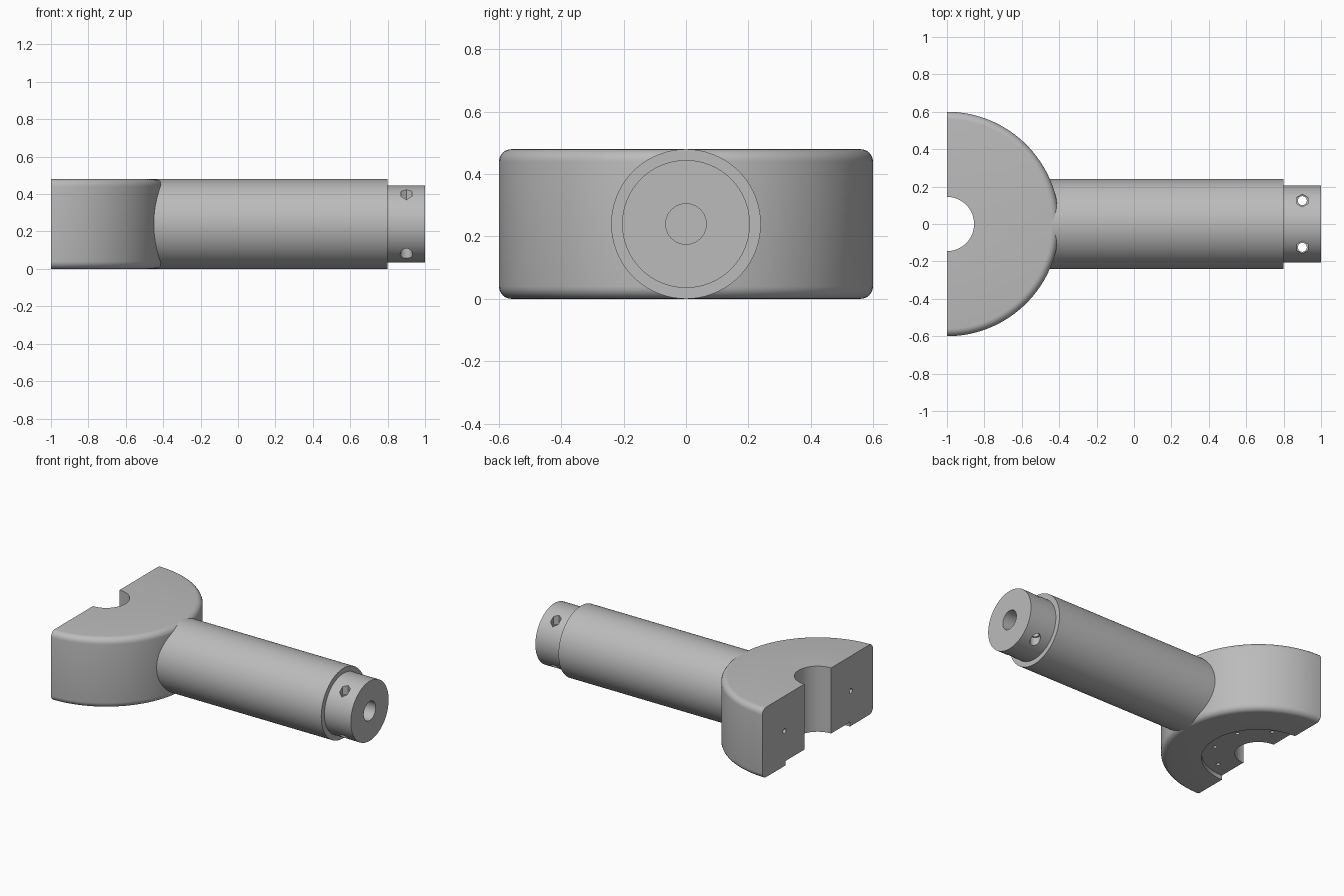
import bpy, bmesh, math
from mathutils import Matrix, Vector

if "Cube" in bpy.data.objects:
    bpy.data.objects.remove(bpy.data.objects["Cube"], do_unlink=True)

MID = 0.24  # height of the handle axis

# One plain grey for every part
grey = bpy.data.materials.new("plain_grey")
grey.use_nodes = True
colour = (0.5, 0.5, 0.5, 1)
grey.diffuse_color = colour
grey.node_tree.nodes["Principled BSDF"].inputs["Base Color"].default_value = colour


def make_object(name, bm):
    bmesh.ops.remove_doubles(bm, verts=bm.verts, dist=1e-5)
    bmesh.ops.recalc_face_normals(bm, faces=bm.faces)
    mesh = bpy.data.meshes.new(name)
    bm.to_mesh(mesh)
    bm.free()
    mesh.materials.append(grey)
    obj = bpy.data.objects.new(name, mesh)
    bpy.context.collection.objects.link(obj)
    return obj


def rod(bm, start, end, radius, sides=24, roll=0):
    """Add a closed prism between two points."""
    start, end = Vector(start), Vector(end)
    axis = end - start
    turn = axis.to_track_quat('Z', 'Y').to_matrix().to_4x4()
    place = Matrix.Translation((start + end) / 2) @ turn @ Matrix.Rotation(roll, 4, 'Z')
    bmesh.ops.create_cone(bm, cap_ends=True, segments=sides, radius1=radius,
                          radius2=radius, depth=axis.length, matrix=place)


def cut(obj, bm):
    """Subtract the shapes in bm from the object."""
    cutter = make_object("cutter", bm)
    cutter.hide_render = True
    mod = obj.modifiers.new("holes", 'BOOLEAN')
    mod.operation = 'DIFFERENCE'
    mod.solver = 'EXACT'
    mod.object = cutter
    bpy.context.view_layer.objects.active = obj
    bpy.ops.object.modifier_apply(modifier=mod.name)
    bpy.data.objects.remove(cutter, do_unlink=True)


def smooth(obj):
    bpy.ops.object.select_all(action='DESELECT')
    obj.select_set(True)
    bpy.context.view_layer.objects.active = obj
    bpy.ops.object.shade_smooth_by_angle(angle=math.radians(30))


def corner(r, z, start):
    """Quarter round with its centre at (r, z)."""
    return [(r + 0.04 * math.cos(math.radians(start + 15 * i)),
             z + 0.04 * math.sin(math.radians(start + 15 * i))) for i in range(7)]


# Half-round block: section turned through half a circle, rounded outer rim,
# central notch and a shallow step underneath
section = ([(0.145, 0.03), (0.35, 0.03), (0.35, 0)]
           + corner(0.56, 0.04, -90) + corner(0.56, 0.44, 0) + [(0.145, 0.48)])
bm = bmesh.new()
face = bm.faces.new([bm.verts.new((-1, -r, z)) for r, z in section])
end_cap = bmesh.ops.duplicate(bm, geom=[face] + face.edges[:] + face.verts[:])["geom"]
bmesh.ops.rotate(bm, verts=[v for v in end_cap if isinstance(v, bmesh.types.BMVert)],
                 cent=(-1, 0, 0), matrix=Matrix.Rotation(math.pi, 3, 'Z'))
bmesh.ops.spin(bm, geom=face.edges[:] + face.verts[:], cent=(-1, 0, 0),
               axis=(0, 0, 1), angle=math.pi, steps=64, use_duplicate=False)
block = make_object("half_round_block", bm)

# Small holes in the flat back face and around the stepped underside
bm = bmesh.new()
for side in (-1, 1):
    rod(bm, (-1.05, side * 0.36, MID), (-0.9, side * 0.36, MID), 0.016, 16)
for degrees in (-67.5, -22.5, 22.5, 67.5):
    x = -1 + 0.28 * math.cos(math.radians(degrees))
    y = 0.28 * math.sin(math.radians(degrees))
    rod(bm, (x, y, -0.05), (x, y, 0.13), 0.013, 16)
cut(block, bm)
smooth(block)

# Handle with a narrower end spigot and a blind centre bore
profile = [(-0.55, 0), (-0.55, 0.24), (0.8, 0.24), (0.8, 0.205),
           (1, 0.205), (1, 0.065), (0.6, 0.065), (0.6, 0)]
bm = bmesh.new()
points = [bm.verts.new((x, 0, MID + r)) for x, r in profile]
edges = [bm.edges.new(pair) for pair in zip(points, points[1:])]
bmesh.ops.spin(bm, geom=points + edges, cent=(0, 0, MID), axis=(1, 0, 0),
               angle=2 * math.pi, steps=96, use_duplicate=False)
handle = make_object("handle", bm)

# Cross bolt holes: round clearance, hexagonal pocket above, round pocket below
passages, pockets = bmesh.new(), bmesh.new()
for y in (-0.125, 0.125):
    rod(passages, (0.9, y, -0.1), (0.9, y, 0.6), 0.024)
    rod(pockets, (0.9, y, 0.36), (0.9, y, 0.6), 0.034, 6)
    rod(pockets, (0.9, y, -0.1), (0.9, y, 0.115), 0.033)
cut(handle, passages)
cut(handle, pockets)
smooth(handle)
